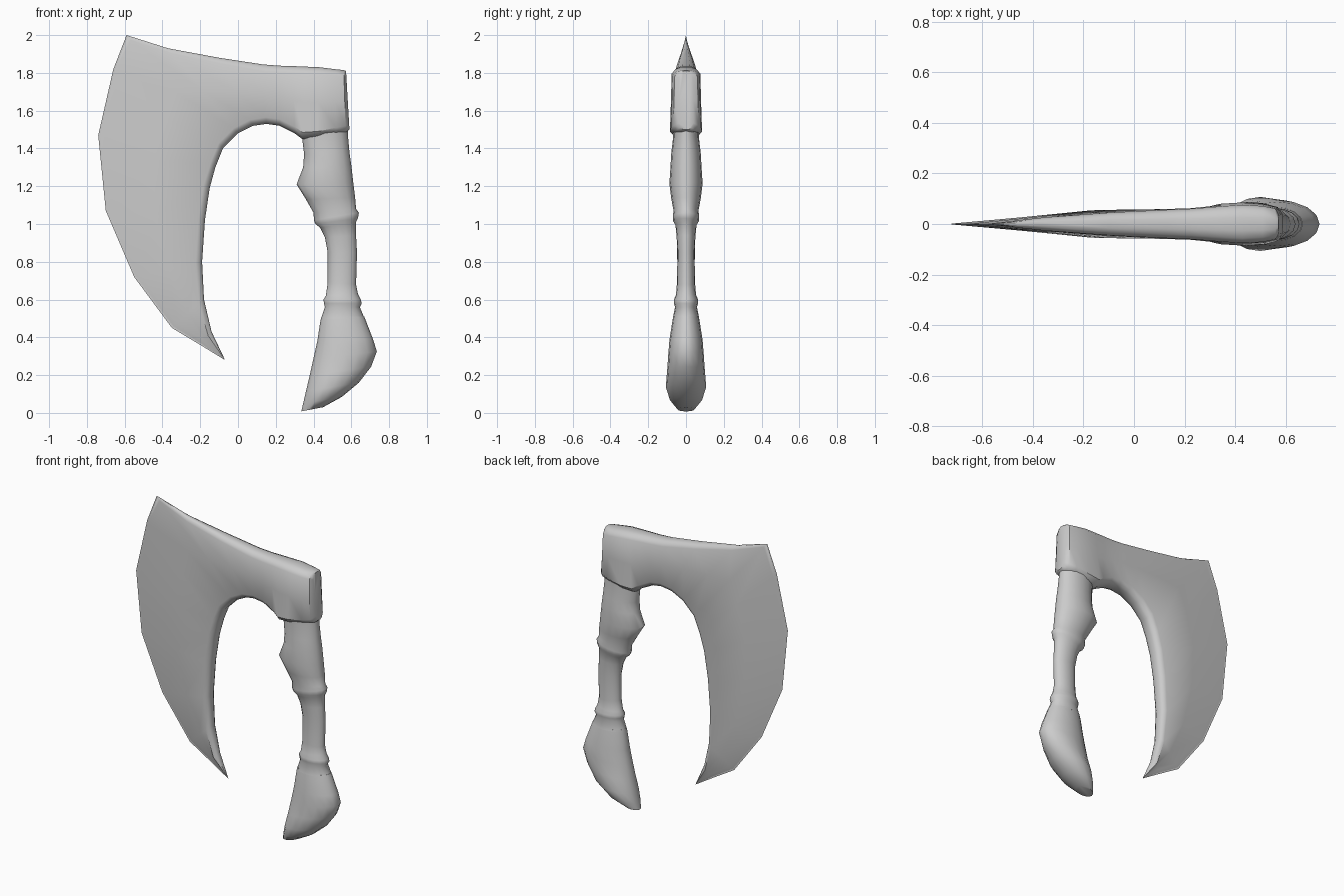
import bpy, bmesh, math
from mathutils import Vector

cube = bpy.data.objects.get("Cube")
if cube:
    bpy.data.objects.remove(cube, do_unlink=True)

steel = bpy.data.materials.new("grey steel")
steel.use_nodes = True
GREY = (0.6, 0.6, 0.6, 1)
steel.diffuse_color = GREY
steel.node_tree.nodes["Principled BSDF"].inputs["Base Color"].default_value = GREY


def loft(name, rings, angle):
    """Skin closed rings of equal length and cap both ends."""
    bm = bmesh.new()
    loops = [[bm.verts.new(p) for p in ring] for ring in rings]
    n = len(loops[0])
    for a, b in zip(loops, loops[1:]):
        for i in range(n):
            j = (i + 1) % n
            bm.faces.new((a[i], a[j], b[j], b[i]))
    bm.faces.new(loops[0])
    bm.faces.new(loops[-1])
    bmesh.ops.remove_doubles(bm, verts=bm.verts, dist=0.0005)
    bmesh.ops.recalc_face_normals(bm, faces=bm.faces)
    mesh = bpy.data.meshes.new(name)
    bm.to_mesh(mesh)
    bm.free()
    mesh.materials.append(steel)
    obj = bpy.data.objects.new(name, mesh)
    bpy.context.collection.objects.link(obj)
    bpy.ops.object.select_all(action='DESELECT')
    obj.select_set(True)
    bpy.context.view_layer.objects.active = obj
    bpy.ops.object.shade_smooth_by_angle(angle=math.radians(angle))
    return obj


def head_ring(ix, iz, ox, oz, ti, to):
    """Rounded slab from inner rim to outer rim with its own half thicknesses."""
    inner, outer = Vector((ix, 0, iz)), Vector((ox, 0, oz))
    length = max((outer - inner).length, 0.001)
    r = min(0.035 / length, 0.3)
    side = [(0, ti * 0.35), (r * 0.3, ti * 0.75), (r, ti), (0.5, (ti + to) / 2),
            (1 - r, to + (ti - to) * r), (1 - r * 0.3, to * 0.75), (1, to * 0.35)]
    front = [inner.lerp(outer, t) + Vector((0, -y, 0)) for t, y in side]
    back = [Vector((p.x, -p.y, p.z)) for p in reversed(front)]
    return front + back


# Axe head: inner x, z, outer x, z, inner and outer half thickness
head = [
    (.59, 1.50, .572, 1.81, .04, .035),
    (.57, 1.485, .56, 1.815, .067, .06),
    (.52, 1.475, .51, 1.82, .08, .07),
    (.42, 1.455, .43, 1.83, .085, .075),
    (.34, 1.45, .36, 1.833, .08, .07),
    (.30, 1.48, .29, 1.836, .07, .065),
    (.22, 1.52, .22, 1.838, .062, .06),
    (.15, 1.53, .13, 1.845, .06, .056),
    (.08, 1.52, -.10, 1.88, .058, .045),
    (.00, 1.48, -.37, 1.93, .057, .025),
    (-.08, 1.40, -.59, 2.0, .056, 0),
    (-.12, 1.30, -.66, 1.82, .055, 0),
    (-.15, 1.19, -.74, 1.47, .053, 0),
    (-.175, 1.02, -.70, 1.07, .05, 0),
    (-.19, .80, -.55, .72, .046, 0),
    (-.18, .60, -.35, .45, .04, 0),
    (-.14, .43, -.20, .36, .03, 0),
    (-.07, .283, -.071, .281, 0, 0),
]
loft("axe_head", [head_ring(*s) for s in head], 40)


def grip_ring(lx, lz, rx, rz, half):
    """Tilted oval between a left and a right outline point."""
    left, right = Vector((lx, 0, lz)), Vector((rx, 0, rz))
    mid, arm = (left + right) / 2, (right - left) / 2
    turns = [math.tau * i / 16 for i in range(16)]
    return [mid + arm * math.cos(a) + Vector((0, half * math.sin(a), 0)) for a in turns]


# Handle with finger swell and two collars: left x, z, right x, z, half depth
handle = [
    (.34, 1.50, .58, 1.52, .07), (.34, 1.45, .582, 1.47, .068),
    (.35, 1.37, .59, 1.38, .078), (.345, 1.30, .60, 1.31, .082),
    (.31, 1.21, .61, 1.22, .088), (.36, 1.13, .62, 1.14, .078),
    (.40, 1.06, .625, 1.08, .066), (.402, 1.02, .64, 1.06, .07),
    (.41, 1.0, .635, 1.03, .068), (.435, .98, .625, 1.01, .056),
    (.46, .93, .625, .94, .05), (.475, .85, .63, .85, .045),
    (.475, .69, .625, .68, .048), (.465, .62, .635, .63, .053),
    (.453, .60, .65, .60, .064), (.455, .58, .655, .58, .064),
    (.46, .56, .645, .56, .058), (.44, .50, .67, .50, .07),
]
loft("handle", [grip_ring(*s) for s in handle], 50)

# Flared pommel ending in a forward hook
pommel = [
    (.442, .51, .668, .51, .068), (.435, .48, .68, .48, .073),
    (.42, .38, .715, .39, .088), (.40, .29, .735, .325, .094),
    (.38, .20, .705, .245, .10), (.36, .115, .64, .16, .107),
    (.345, .05, .55, .085, .085), (.335, .008, .45, .03, .045),
]
loft("pommel", [grip_ring(*s) for s in pommel], 45)
